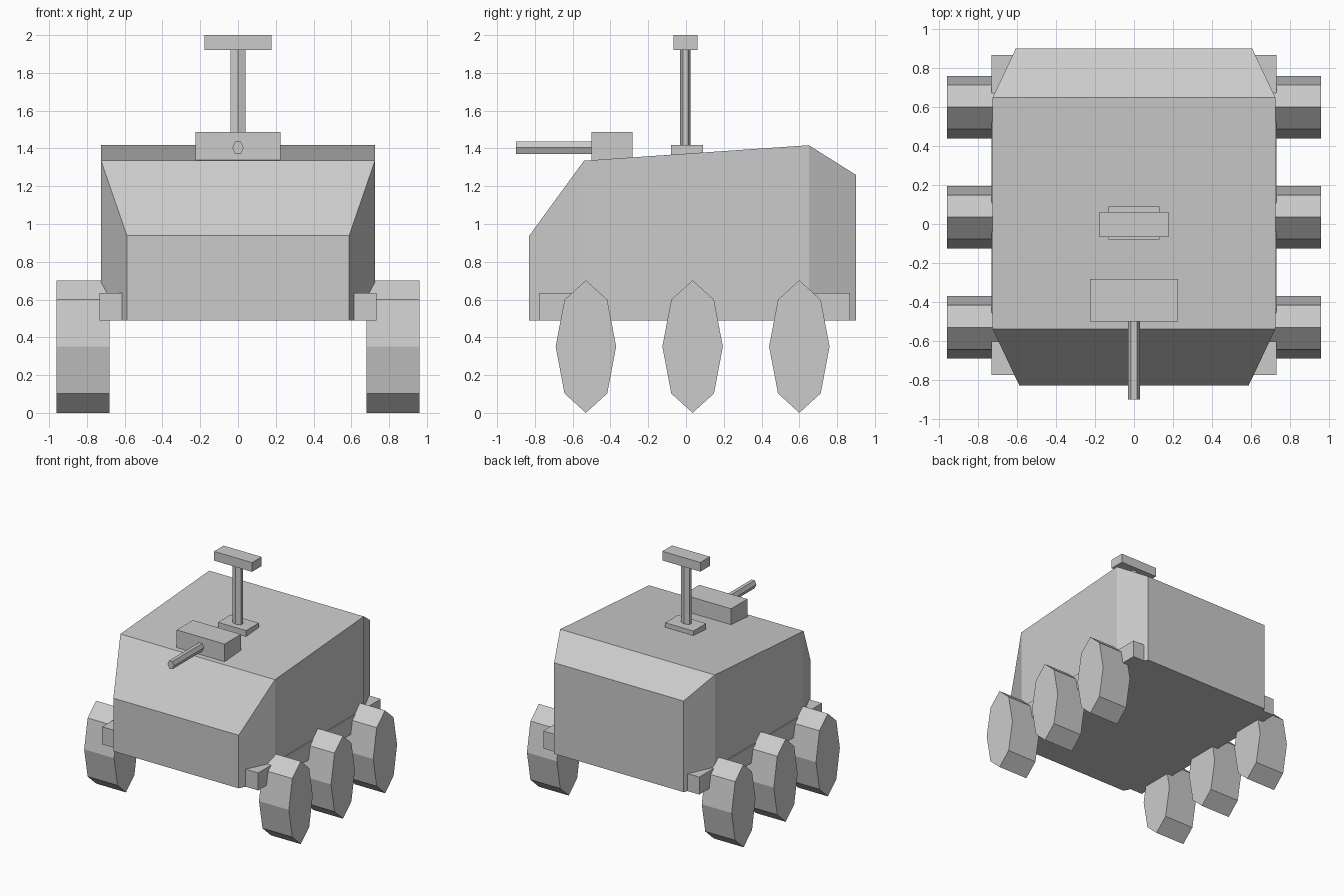
import bpy, bmesh
from math import pi, cos, sin
from mathutils import Vector

if "Cube" in bpy.data.objects:
    bpy.data.objects.remove(bpy.data.objects["Cube"])


def make(name, verts, faces):
    me = bpy.data.meshes.new(name)
    me.from_pydata(verts, [], faces)
    bm = bmesh.new()
    bm.from_mesh(me)
    bmesh.ops.recalc_face_normals(bm, faces=bm.faces)
    bm.to_mesh(me)
    bm.free()
    ob = bpy.data.objects.new(name, me)
    bpy.context.collection.objects.link(ob)
    return ob


def loft(name, rings):
    """Skin a row of equal-sized vertex rings and cap both ends."""
    n = len(rings[0])
    verts = [v for ring in rings for v in ring]
    faces = [tuple(range(n)), tuple(range(len(verts) - n, len(verts)))]
    for r in range(len(rings) - 1):
        for i in range(n):
            j = (i + 1) % n
            faces.append((r * n + i, r * n + j, (r + 1) * n + j, (r + 1) * n + i))
    return make(name, verts, faces)


def box(name, x0, x1, y0, y1, z0, z1):
    return loft(name, [[(x0, y0, z), (x1, y0, z), (x1, y1, z), (x0, y1, z)]
                       for z in (z0, z1)])


def prism(name, n, start, end, u, v, phase=0):
    """Straight n-sided rod from start to end; u and v are its radius vectors."""
    off = [Vector(u) * cos(phase + 2 * pi * i / n) + Vector(v) * sin(phase + 2 * pi * i / n)
           for i in range(n)]
    return loft(name, [[Vector(c) + o for o in off] for c in (start, end)])


# Hull: cross-sections along y as (y, half width, top height)
BOTTOM = 0.488
sections = [(-0.83, 0.588, 0.938), (-0.54, 0.725, 1.335),
            (0.65, 0.725, 1.417), (0.90, 0.607, 1.26)]
loft("hull", [[(-w, y, BOTTOM), (w, y, BOTTOM), (w, y, t), (-w, y, t)]
              for y, w, t in sections])

# Side rails and three wheels per side
for side, s in (("left", -1), ("right", 1)):
    box(f"{side}_rail", *sorted((s * 0.60, s * 0.732)), -0.775, 0.867, BOTTOM, 0.636)
    for place, y in (("front", -0.53), ("middle", 0.035), ("rear", 0.60)):
        prism(f"{side}_{place}_wheel", 8, (s * 0.68, y, 0.351), (s * 0.96, y, 0.351),
              (0, 0.16, 0), (0, 0, 0.351))

# Gun housing and barrel
box("gun_housing", -0.225, 0.225, -0.50, -0.283, 1.335, 1.488)
prism("gun_barrel", 6, (0, -0.90, 1.404), (0, -0.49, 1.404), (0.03, 0, 0), (0, 0, 0.038))

# Sensor mast
box("mast_base", -0.132, 0.132, -0.08, 0.09, 1.36, 1.417)
prism("mast_pole", 6, (0, -0.003, 1.40), (0, -0.003, 1.93), (0.046, 0, 0), (0, 0.028, 0), pi / 2)
box("mast_head", -0.178, 0.178, -0.066, 0.062, 1.922, 2.0)
